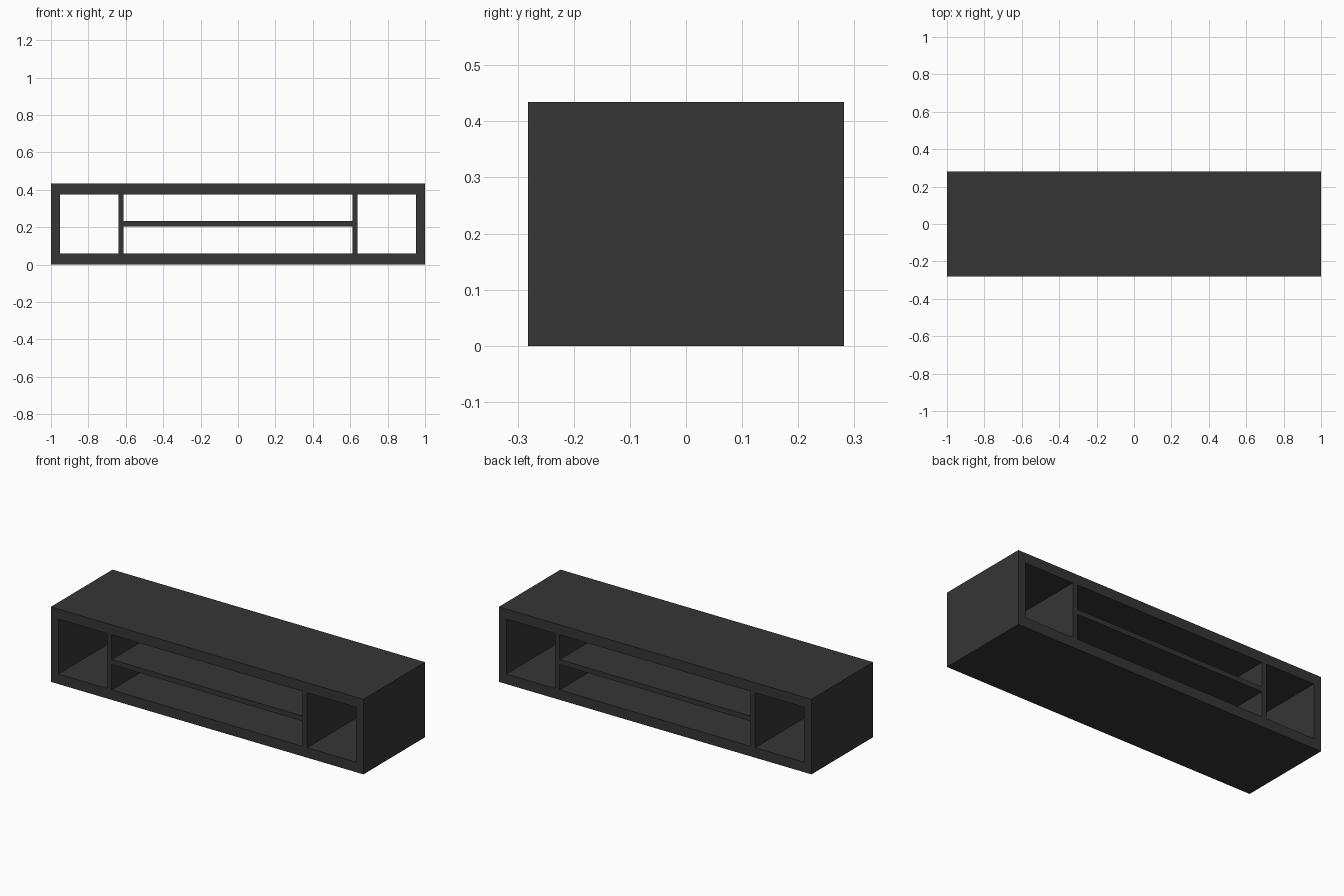
import bpy, bmesh

if "Cube" in bpy.data.objects:
    bpy.data.objects.remove(bpy.data.objects["Cube"])

W, D, H = 1.0, 0.2815, 0.434      # half width, half depth, height
SIDE, SLAB = 0.048, 0.058         # side panel and top/bottom thickness
DIV_IN, DIV_OUT = 0.611, 0.640    # centre divider faces
SHELF_Z0, SHELF_Z1 = 0.204, 0.233

mat = bpy.data.materials.new("charcoal")
mat.diffuse_color = (0.036, 0.036, 0.036, 1)
mat.use_nodes = True
mat.node_tree.nodes["Principled BSDF"].inputs["Base Color"].default_value = mat.diffuse_color


def finish(name, bm):
    bmesh.ops.recalc_face_normals(bm, faces=bm.faces)
    me = bpy.data.meshes.new(name)
    bm.to_mesh(me)
    bm.free()
    me.materials.append(mat)
    ob = bpy.data.objects.new(name, me)
    bpy.context.collection.objects.link(ob)
    return ob


def rect(x, z0, z1):
    return [(-x, z0), (x, z0), (x, z1), (-x, z1)]


def box(name, x0, x1, z0, z1):
    bm = bmesh.new()
    bmesh.ops.create_cube(bm, size=1)
    for v in bm.verts:
        v.co.x = x1 if v.co.x > 0 else x0
        v.co.y = D if v.co.y > 0 else -D
        v.co.z = z1 if v.co.z > 0 else z0
    return finish(name, bm)


# Outer carcass: rectangular tube, open at front and back
bm = bmesh.new()
outer, inner = rect(W, 0, H), rect(W - SIDE, SLAB, H - SLAB)
loops = [[bm.verts.new((x, y, z)) for x, z in pts]
         for pts, y in ((outer, -D), (inner, -D), (inner, D), (outer, D))]
for k in range(4):
    a, b = loops[k], loops[(k + 1) % 4]
    for i in range(4):
        j = (i + 1) % 4
        bm.faces.new((a[i], a[j], b[j], b[i]))
finish("carcass", bm)

# Vertical dividers, mirrored left and right
box("left_divider", -DIV_OUT, -DIV_IN, SLAB, H - SLAB)
box("right_divider", DIV_IN, DIV_OUT, SLAB, H - SLAB)

# Centre shelf between the dividers
box("centre_shelf", -DIV_IN, DIV_IN, SHELF_Z0, SHELF_Z1)
